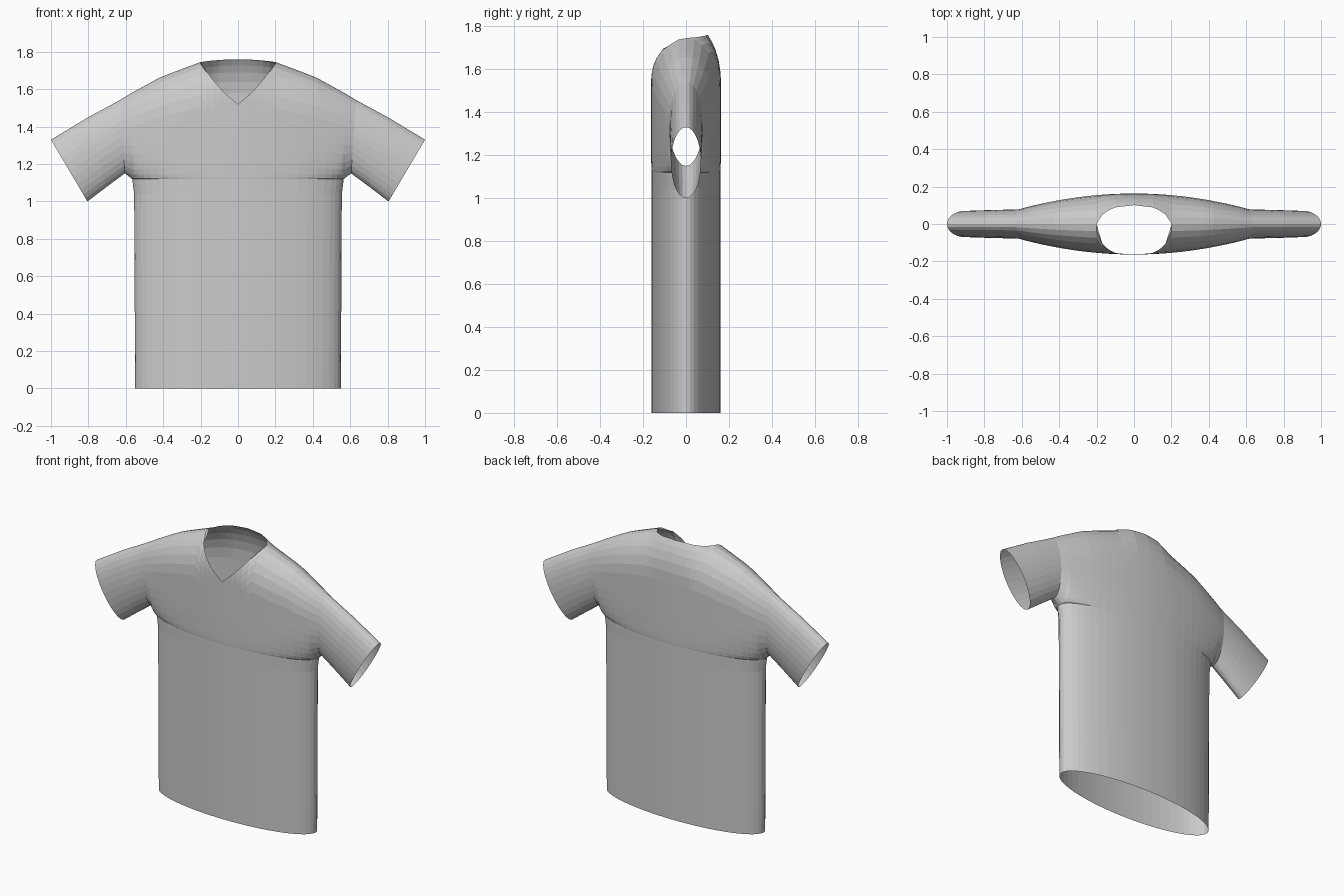
import bpy
import bmesh
from math import sin, cos, asin, pi, sqrt

cube = bpy.data.objects.get("Cube")
if cube:
    bpy.data.objects.remove(cube, do_unlink=True)

fabric = bpy.data.materials.new("grey fabric")
fabric.use_nodes = True
GREY = (0.6, 0.6, 0.6, 1)
fabric.diffuse_color = GREY
fabric.node_tree.nodes["Principled BSDF"].inputs["Base Color"].default_value = GREY

HALF_W, HALF_D = 0.55, 0.16      # hem ellipse
ARMPIT = 1.12
NECK = 0.195                     # half width of the collar
ROWS = 14
SHOULDER = [(0, 1.82), (0.1, 1.80), (NECK, 1.745), (0.4, 1.665), (HALF_W, 1.58)]
V_NECK = [(0, 1.52), (0.075, 1.585), (0.145, 1.67), (NECK, 1.745)]


def clamp(v):
    return max(0.0, min(1.0, v))


def interp(points, x):
    for (x0, z0), (x1, z1) in zip(points, points[1:]):
        if x <= x1:
            return z0 + (z1 - z0) * (x - x0) / (x1 - x0)
    return points[-1][1]


def quarter(v):
    """Quarter-round easing from 0 to 1."""
    return sqrt(max(0.0, 1 - (1 - clamp(v)) ** 2))


def depth(x, z):
    """Half thickness of the body: hem ellipse, fuller chest, rounded shoulder."""
    k = x / HALF_W
    hem = HALF_D * sqrt(max(0.0, 1 - k * k))
    chest = 0.163 - 0.072 * k * k
    w = quarter((z - ARMPIT) / 0.2)
    arch = quarter((interp(SHOULDER, x) - z) / (0.28 - 0.08 * k))
    return (hem + (chest - hem) * w) * arch


def body_column(x, side):
    """Points from the shoulder or collar edge down to the hem."""
    top = interp(SHOULDER, x)
    if x < NECK - 0.001:
        top = interp(V_NECK, x) if side < 0 else 1.76 - 0.015 * (x / NECK) ** 2
    zs = [ARMPIT + (top - ARMPIT) * (1 + cos(pi * r / ROWS)) / 2 for r in range(ROWS + 1)]
    zs += [1.04, 0.0]
    return [(x * (1 + 0.035 * clamp((z - 1.0) / 0.15)), side * depth(x, z), z) for z in zs]


def sleeve_ring(top, bottom, half_depth, side):
    """Half an ellipse between a top and a bottom point in the xz plane."""
    ring = []
    for r in range(ROWS + 1):
        a = pi * r / ROWS
        t = (1 - cos(a)) / 2
        ring.append((top[0] + (bottom[0] - top[0]) * t,
                     side * half_depth * sin(a),
                     top[1] + (bottom[1] - top[1]) * t))
    return ring


def add_sheet(bm, columns, side):
    grid = [[bm.verts.new(p) for p in col] for col in columns]
    for a, b in zip(grid, grid[1:]):
        for r in range(len(a) - 1):
            quad = [a[r], a[r + 1], b[r + 1], b[r]]
            bm.faces.new(quad if side < 0 else quad[::-1])


def finish(name, bm):
    bmesh.ops.remove_doubles(bm, verts=bm.verts, dist=0.0005)
    mesh = bpy.data.meshes.new(name)
    bm.to_mesh(mesh)
    bm.free()
    mesh.materials.append(fabric)
    obj = bpy.data.objects.new(name, mesh)
    bpy.context.collection.objects.link(obj)
    mirror = obj.modifiers.new("Mirror", 'MIRROR')
    mirror.use_clip = True


# Column positions: even across the collar, by angle out to the side seam
start = asin(NECK / HALF_W)
xs = [NECK * i / 6 for i in range(6)]
xs += [HALF_W * sin(start + (pi / 2 - start) * i / 10) for i in range(11)]

# Body with an open hem, V neck and arm holes
body = bmesh.new()
for side in (-1, 1):
    add_sheet(body, [body_column(x, side) for x in xs], side)
finish("shirt_body", body)

# Short sleeves, from the arm hole to the open cuff
sleeves = bmesh.new()
for side in (-1, 1):
    rings = [body_column(HALF_W, side)[:ROWS + 1],
             sleeve_ring((0.63, 1.543), (0.605, 1.15), 0.078, side),
             sleeve_ring((0.81, 1.445), (0.7, 1.08), 0.075, side),
             sleeve_ring((1.0, 1.33), (0.805, 1.0), 0.07, side)]
    add_sheet(sleeves, rings, side)
finish("sleeves", sleeves)
